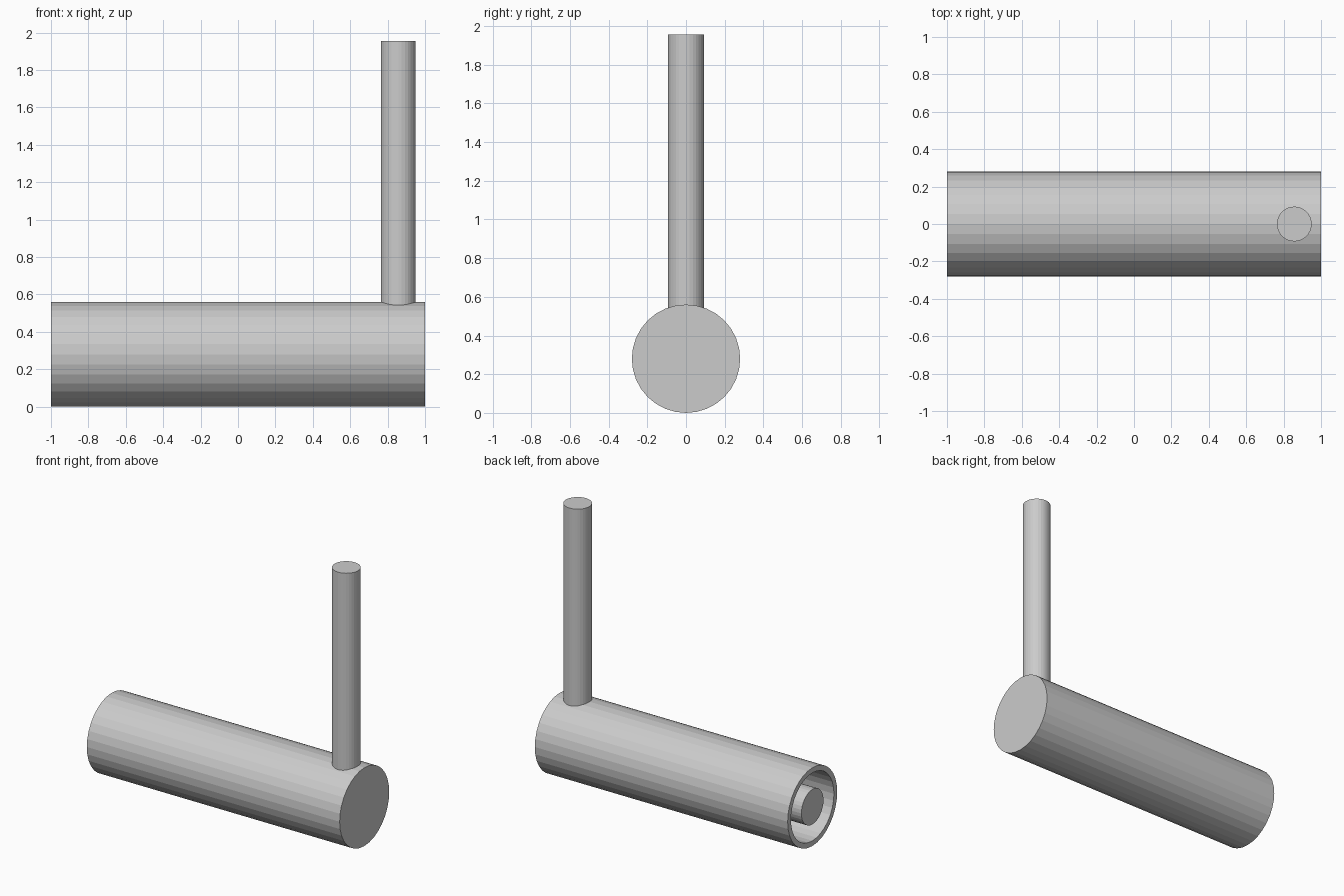
import bpy, bmesh, math

if "Cube" in bpy.data.objects:
    bpy.data.objects.remove(bpy.data.objects["Cube"])

SIDES = 32
R, BORE, AXIS_Z = 0.28, 0.243, 0.28


def lathe(name, profile, axis, origin):
    """Spin (radius, distance) rings along x or z; zero radius makes a cap centre."""
    bm = bmesh.new()
    rings = []
    for r, d in profile:
        ring = []
        for i in range(SIDES):
            a = 2 * math.pi * i / SIDES
            u, v = r * math.cos(a), r * math.sin(a)
            p = (d, u, v) if axis == 'x' else (u, v, d)
            ring.append(bm.verts.new([p[k] + origin[k] for k in range(3)]))
        rings.append(ring)
    for a, b in zip(rings, rings[1:]):
        for i in range(SIDES):
            j = (i + 1) % SIDES
            bm.faces.new((a[i], a[j], b[j], b[i]))
    bm.faces.new(rings[0])
    bm.faces.new(rings[-1])
    bmesh.ops.recalc_face_normals(bm, faces=bm.faces)
    mesh = bpy.data.meshes.new(name)
    bm.to_mesh(mesh)
    bm.free()
    obj = bpy.data.objects.new(name, mesh)
    bpy.context.collection.objects.link(obj)
    return obj


# Outer barrel: closed at +x, open at -x with a hollow bore
lathe("barrel", [(R, 1), (R, -1), (BORE, -1), (BORE, 0.99)], 'x', (0, 0, AXIS_Z))

# Central rod inside the bore, flush with the open end
lathe("inner_rod", [(0.125, -1), (0.125, 0.99)], 'x', (0, 0, AXIS_Z))

# Upright post near the closed end
lathe("upright_post", [(0.093, 0.53), (0.093, 1.955)], 'z', (0.857, 0, 0))
